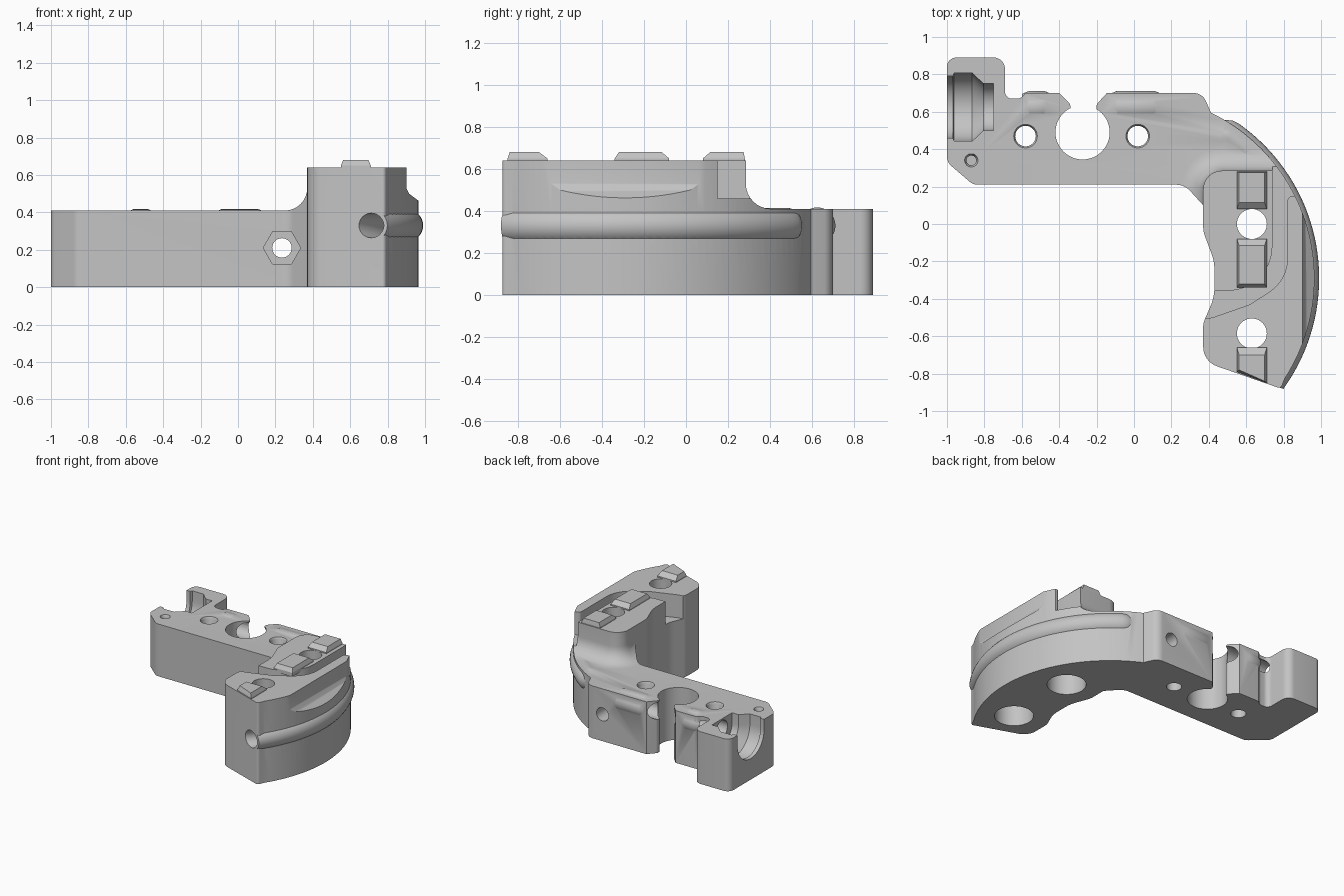
import bpy, bmesh, math
from mathutils import Vector

if "Cube" in bpy.data.objects:
    bpy.data.objects.remove(bpy.data.objects["Cube"])

grey = bpy.data.materials.new("plain_grey")
grey.use_nodes = True
grey.diffuse_color = (0.55, 0.55, 0.55, 1)
grey.node_tree.nodes["Principled BSDF"].inputs["Base Color"].default_value = grey.diffuse_color


def finish(name, bm):
    bmesh.ops.recalc_face_normals(bm, faces=bm.faces)
    mesh = bpy.data.meshes.new(name)
    bm.to_mesh(mesh)
    bm.free()
    mesh.materials.append(grey)
    obj = bpy.data.objects.new(name, mesh)
    bpy.context.collection.objects.link(obj)
    return obj


def rounded(corners, steps=8):
    """Polygon from (x, y, radius) corners with filleted corners."""
    out = []
    for i, (x, y, r) in enumerate(corners):
        p = Vector((x, y))
        a = Vector(corners[i - 1][:2]) - p
        b = Vector(corners[(i + 1) % len(corners)][:2]) - p
        if r <= 0:
            out.append(tuple(p))
            continue
        half = a.angle(b) / 2
        d = min(r / math.tan(half), a.length * .48, b.length * .48)
        r = d * math.tan(half)
        centre = p + (a.normalized() + b.normalized()).normalized() * (r / math.sin(half))
        v0 = p + a.normalized() * d - centre
        v1 = p + b.normalized() * d - centre
        turn = math.atan2(v0.x * v1.y - v0.y * v1.x, v0.dot(v1))
        for k in range(steps + 1):
            t = turn * k / steps
            c, s = math.cos(t), math.sin(t)
            out.append((centre.x + v0.x * c - v0.y * s, centre.y + v0.x * s + v0.y * c))
    return out


def loft(name, rings):
    """Closed solid through equal-length rings of 3D points."""
    bm = bmesh.new()
    vs = [[bm.verts.new(p) for p in ring] for ring in rings]
    n = len(vs[0])
    for a, b in zip(vs, vs[1:]):
        for i in range(n):
            j = (i + 1) % n
            bm.faces.new((a[i], a[j], b[j], b[i]))
    bm.faces.new(vs[0])
    bm.faces.new(vs[-1])
    return finish(name, bm)


def prism(name, pts, z0, z1):
    return loft(name, [[(x, y, z) for x, y in pts] for z in (z0, z1)])


def sweep(name, stations, n=32):
    """Round solid through (centre, direction, radius) stations."""
    rings = []
    for c, t, r in stations:
        c, t = Vector(c), Vector(t).normalized()
        u = Vector((1, 0, 0)) if abs(t.z) > .9 else Vector((0, 0, 1)).cross(t)
        w = t.cross(u)
        rings.append([c + r * (math.cos(q) * u + math.sin(q) * w)
                      for q in (2 * math.pi * i / n for i in range(n))])
    return loft(name, rings)


def drill(x, y, steps, n=32):
    return sweep("cutter", [((x, y, z), (0, 0, 1), r) for z, r in steps], n)


def along_x(y, z, steps):
    return sweep("cutter", [((x, y, z), (1, 0, 0), r) for x, r in steps])


def volume(mesh):
    bm = bmesh.new()
    bm.from_mesh(mesh)
    v = abs(bm.calc_volume())
    bm.free()
    return v


def combine(target, tool, op='DIFFERENCE'):
    """Boolean that takes the first solver giving a plausible solid."""
    mod = target.modifiers.new("join", 'BOOLEAN')
    mod.operation, mod.object = op, tool
    before = volume(target.data)
    for solver in ('MANIFOLD', 'EXACT', 'FLOAT'):
        mod.solver = solver
        bpy.context.view_layer.update()
        graph = bpy.context.evaluated_depsgraph_get()
        result = bpy.data.meshes.new_from_object(target.evaluated_get(graph))
        ratio = volume(result) / before
        if .5 < ratio < 1.3 and abs(ratio - 1) > 1e-6:
            target.data = result
            break
    target.modifiers.remove(mod)
    bpy.data.objects.remove(tool)


CX, CY = -.02, -.29          # centre of the curved outer side


def arc(radius, a0, a1, n):
    angles = [math.radians(a0 + (a1 - a0) * i / n) for i in range(n + 1)]
    return [(CX + radius * math.cos(a), CY + radius * math.sin(a), a) for a in angles]


# Body outline, extruded to full height
outline = [(-1, .89, .05), (-.69, .89, .06), (-.69, .67, .05), (-.61, .67, .03),
           (-.58, .7, .03), (.365, .7, .07)]
outline += [(x, y, 0) for x, y, a in arc(.985, 64, -33, 40)]
outline += [(.785, -.88, .02), (.37, -.735, .11), (.37, -.53, .1), (.43, -.39, .25),
            (.43, -.2, .25), (.37, -.04, .15), (.37, .1, .02), (.27, .21, .1),
            (-.86, .21, .07), (-1, .33, .07)]
body = prism("bracket_body", rounded(outline), 0, .64)

# Low arm: clear everything above it, leaving a filleted step to the tall end
clearance = prism("cutter", [(-2, -2), (2, -2), (2, 2), (-2, 2)], .41, 1)
rings = []
for z, o in [(.3, .12)] + [(.53 - .12 * math.sin(t), .12 - .12 * math.cos(t))
                           for t in (math.pi / 2 * (1 - k / 8) for k in range(9))] + [(1.1, 0)]:
    pts = rounded([(.37 - o, -3, 0), (3, -3, 0), (3, .285 + o, 0), (.37 - o, .285 + o, .1 + o)])
    rings.append([(x, y, z) for x, y in pts])
combine(clearance, loft("cutter", rings))
combine(body, clearance)

# Curved groove between the island and the outer wall
groove = rounded([(.74, .6, 0), (.74, -.355, .31), (.25, -.36, 0), (.25, -.53, 0),
                  (.42, -.5, .1), (.62, -.43, .15), (.82, -.3, .25), (.82, .15, .03),
                  (.89, .15, .04), (.91, .1, .02), (1.2, .1, 0), (1.2, .6, 0)])
combine(body, prism("cutter", groove, .46, 1))

# Flat relief on the upper outer wall
relief = [(.9, 1), (.9, .53), (.915, .5), (.975, .455), (1.3, .45), (1.3, 1)]
combine(body, loft("cutter", [[(x, y, z) for x, z in relief] for y in (-1.2, .2)]))

# Hose rib around the curved side, trimmed at the front face
rib = sweep("rib", [((x, y, .33), (-math.sin(a), math.cos(a), 0), .085)
                    for x, y, a in arc(.925, -45, 55, 40)]
            + [((x, y, .33), (-math.sin(a), math.cos(a), 0), .085 - .012 * k)
               for k, (x, y, a) in enumerate(arc(.92, 57, 61, 3))])
combine(rib, prism("cutter", [(.8 - .945, -.882 + .33), (.8 + .945, -.882 - .33),
                              (.8, -2.5), (-.5, -2.5)], -1, 1))
combine(body, rib, 'UNION')

# Slight swellings on the back face around the cross bore
for x0, x1 in ((-.6, -.44), (-.13, .15)):
    combine(body, along_x(.625, .33, [(x0, .07), (x0 + .04, .087), (x1 - .04, .087), (x1, .07)]), 'UNION')

# Curved bore inside the rib
combine(body, sweep("cutter", [((x, y, .33), (-math.sin(a), math.cos(a), 0), .066)
                               for x, y, a in arc(.925, -46, 10, 24)]))

# Round pocket with a narrowing mouth on the back
combine(body, drill(-.275, .49, [(-.1, .145), (1, .145)], 48))
mouth = rounded([(-.42, .85, 0), (-.4, .7, .03), (-.34, .64, .03), (-.34, .52, 0),
                 (-.2, .52, 0), (-.2, .64, .03), (-.145, .7, .03), (-.13, .85, 0)], 4)
combine(body, prism("cutter", mouth, -.1, 1))

# Stepped socket at the arm end, round below and open upwards
socket = []
for x, r in [(-1.1, .165), (-.968, .165), (-.962, .182), (-.865, .182), (-.805, .125), (-.75, .125)]:
    bowl = [(x, .625 + r * math.cos(q), .33 - r * math.sin(q))
            for q in (math.pi * i / 20 for i in range(21))]
    socket.append([(x, .625 + r, 1)] + bowl + [(x, .625 - r, 1)])
combine(body, loft("cutter", socket))
combine(body, along_x(.625, .33, [(-.8, .068), (.1, .068)]))

# Vertical holes: arm, small blind hole, tall end with wide lower bores
for x in (-.58, .02):
    combine(body, drill(x, .47, [(-.1, .055), (.395, .055), (.415, .066), (.5, .066)]))
combine(body, drill(-.87, .34, [(.2, .026), (.39, .026), (.415, .038), (.5, .038)]))
for y in (0, -.585):
    combine(body, drill(.63, y, [(-.1, .14), (.3, .14), (.301, .08), (1, .08)], 40))

# Cross hole with a hexagonal nut pocket
combine(body, sweep("cutter", [((.235, y, .21), (0, 1, 0), .052) for y in (0, 1)]))
combine(body, sweep("cutter", [((.235, y, .21), (0, 1, 0), .1) for y in (.1, .3)], 6))

# Locating pads on top: front edge at left and right, back edge, slopes at front and back
pads = {"rear_pad": (.08, .08, .28, .035, .005), "middle_pad": (-.34, -.34, -.08, .02, .035),
        "front_pad": (-.79, -.85, -.66, .01, .04)}
for name, (a, b, c, f, g) in pads.items():
    base = [(.55, a), (.71, b), (.71, c), (.55, c)]
    top = [(.562, a + f), (.698, b + f), (.698, c - g), (.562, c - g)]
    loft(name, [[(x, y, z) for x, y in ring]
                for ring, z in ((base, .62), (base, .65), (top, .68))])

bpy.ops.object.select_all(action='DESELECT')
body.select_set(True)
bpy.context.view_layer.objects.active = body
bpy.ops.object.shade_smooth_by_angle(angle=math.radians(30))
